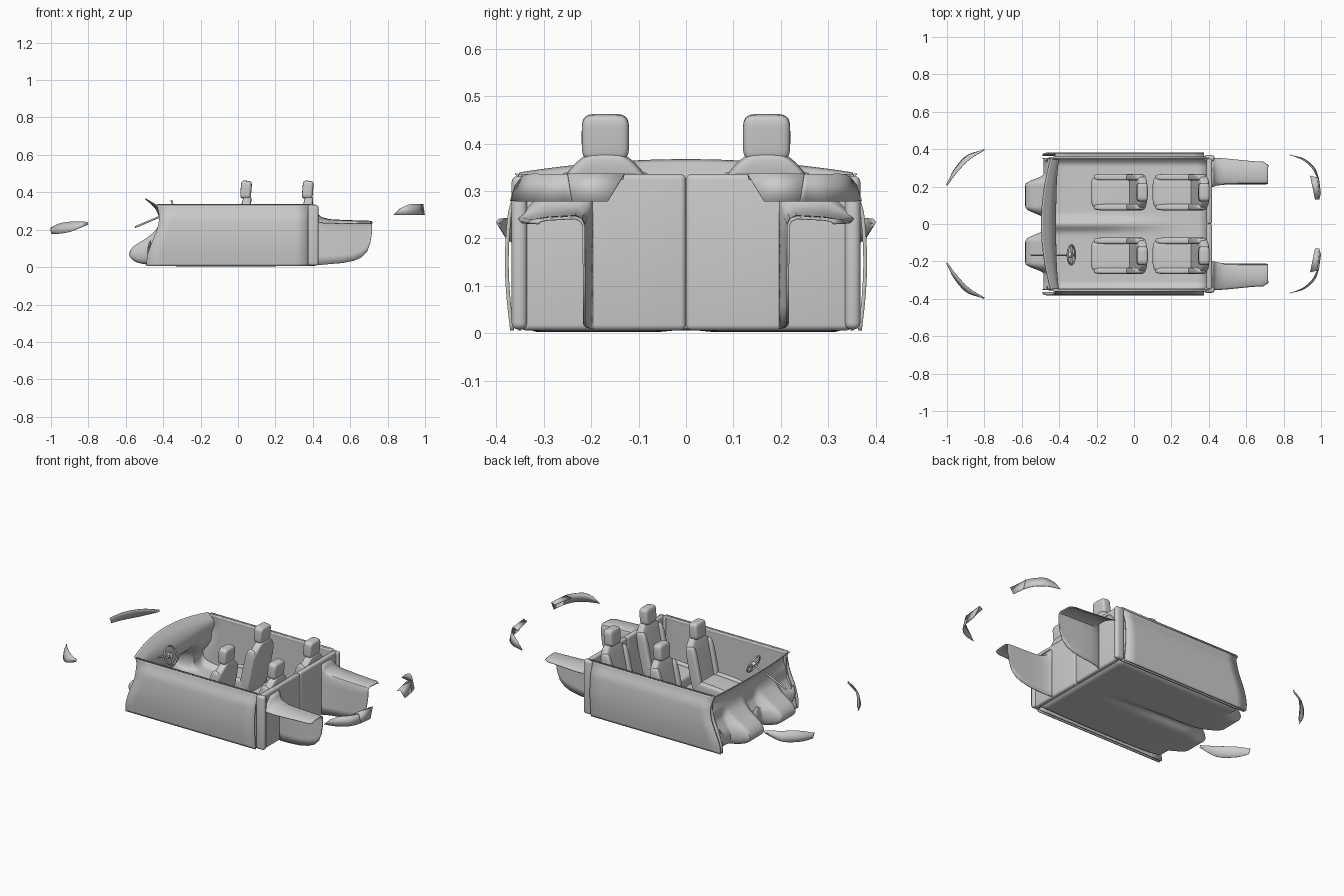
import bpy, bmesh, math
from mathutils import Vector

if "Cube" in bpy.data.objects:
    bpy.data.objects.remove(bpy.data.objects["Cube"])


def finish(name, bm, thick=0, offset=0, angle=40):
    bmesh.ops.recalc_face_normals(bm, faces=bm.faces)
    me = bpy.data.meshes.new(name)
    bm.to_mesh(me)
    bm.free()
    ob = bpy.data.objects.new(name, me)
    bpy.context.collection.objects.link(ob)
    if thick:
        m = ob.modifiers.new("Thickness", 'SOLIDIFY')
        m.thickness, m.offset = thick, offset
    bpy.ops.object.select_all(action='DESELECT')
    ob.select_set(True)
    bpy.context.view_layer.objects.active = ob
    bpy.ops.object.shade_smooth_by_angle(angle=math.radians(angle))
    return ob


def spline(pts, n=6):
    """Catmull-Rom curve through the points."""
    p = [Vector(q) for q in pts]
    p = [2 * p[0] - p[1]] + p + [2 * p[-1] - p[-2]]
    out = []
    for i in range(1, len(p) - 2):
        a, b, c, d = p[i - 1:i + 3]
        for k in range(n):
            t = k / n
            out.append(0.5 * (2 * b + (c - a) * t + (2 * a - 5 * b + 4 * c - d) * t * t
                              + (3 * b - a - 3 * c + d) * t ** 3))
    return out + [p[-2]]


def sheet(name, rows, thick=0.006, side=1, offset=0):
    """Skin a grid of points, optionally mirrored in y."""
    bm = bmesh.new()
    g = [[bm.verts.new((x, y * side, z)) for x, y, z in r] for r in rows]
    for a, b in zip(g, g[1:]):
        for i in range(len(a) - 1):
            bm.faces.new((a[i], a[i + 1], b[i + 1], b[i]))
    return finish(name, bm, thick, offset)


def pad(name, loc, half, tilt=0, e=0.35, taper=0):
    """Upholstered block: superellipsoid, narrowing towards the top."""
    bm = bmesh.new()
    bmesh.ops.create_uvsphere(bm, u_segments=40, v_segments=24, radius=1)
    sp = lambda v: math.copysign(abs(v) ** e, v) if abs(v) > 1e-6 else 0
    for v in bm.verts:
        c = math.hypot(v.co.x, v.co.y)
        u = (v.co.x / c, v.co.y / c) if c > 1e-6 else (0, 0)
        x, y, z = sp(c) * sp(u[0]), sp(c) * sp(u[1]), sp(v.co.z)
        y *= 1 - taper * max(0, (z - 0.55) / 0.45) ** 1.5
        v.co = (x * half[0], y * half[1], z * half[2])
    ob = finish(name, bm, angle=60)
    ob.location, ob.rotation_euler = loc, (0, tilt, 0)
    return ob


def block(name, lo, hi, bevel):
    bm = bmesh.new()
    bmesh.ops.create_cube(bm, size=1)
    for v in bm.verts:
        v.co = [(a + b) / 2 + c * (b - a) for a, b, c in zip(lo, hi, v.co)]
    bmesh.ops.bevel(bm, geom=bm.edges[:], offset=bevel, segments=4, profile=0.5, affect='EDGES')
    return finish(name, bm)


def rod(name, a, b, r):
    a, b = Vector(a), Vector(b)
    bm = bmesh.new()
    bmesh.ops.create_cone(bm, cap_ends=True, segments=16, radius1=r, radius2=r, depth=(b - a).length)
    ob = finish(name, bm)
    ob.location = (a + b) / 2
    ob.rotation_euler = (b - a).to_track_quat('Z', 'Y').to_euler()
    return ob


# floor and firewall: side profile swept across y, with two footwells
profile = spline([(0.39, 0.012), (0.1, 0.006), (-0.25, 0.006), (-0.42, 0.012), (-0.53, 0.025),
                  (-0.577, 0.06), (-0.56, 0.105), (-0.485, 0.155), (-0.432, 0.205),
                  (-0.42, 0.265), (-0.445, 0.32), (-0.495, 0.365)])
step = lambda a, b, v: (lambda t: t * t * (3 - 2 * t))(min(1, max(0, (v - a) / (b - a))))
rows = []
for k in range(73):
    y = -0.352 + 0.704 * k / 72
    a = abs(y)
    well = step(0.03, 0.09, a) * (1 - step(0.21, 0.265, a))
    row = []
    for x, z in profile:
        low = 1 - step(0.17, 0.24, z)
        if x < -0.40:
            x += (1 - well) * low * (-0.40 - x) * 0.55
        bow = step(0.22, 0.365, z) * (a / 0.352) ** 2
        x += 0.05 * bow
        tunnel = 0.03 * math.exp(-(y / 0.03) ** 2) * step(0.3, -0.3, x) if x < 0.3 else 0
        if z < 0.12:
            z += 0.03 * math.exp(-(y / 0.03) ** 2) * step(-0.3, 0.3, -x)
            z += 0.03 * max(0, (a - 0.31) / 0.042) ** 2
        row.append((x, y, z - 0.028 * bow))
    rows.append(row)
sheet("floor_and_firewall", rows, 0.006)

# steering column and wheel
hub = Vector((-0.335, -0.165, 0.305))
axis = Vector((0.92, 0, 0.39)).normalized()
rod("steering_column", hub - axis * 0.235, hub, 0.005)
rod("steering_hub", hub - axis * 0.012, hub + axis * 0.006, 0.016)
bpy.ops.mesh.primitive_torus_add(major_radius=0.052, minor_radius=0.005, major_segments=40,
                                 minor_segments=10, location=hub,
                                 rotation=axis.to_track_quat('Z', 'Y').to_euler())
bpy.context.object.name = "steering_wheel"
bpy.ops.object.shade_smooth()
up = Vector((-axis.z, 0, axis.x))
for d in (Vector((0, 1, 0)), Vector((0, -1, 0)), -up):
    rod("steering_spoke", hub, hub + d * 0.05, 0.005)

front_edge = spline([(-0.49, 0.006), (-0.485, 0.06), (-0.462, 0.13), (-0.432, 0.205),
                     (-0.422, 0.27), (-0.435, 0.335)], 4)

for s in (1, -1):
    # inner side wall and outer door skin
    sheet("inner_side_wall", [[(fx + (0.4 - fx) * i / 12, 0.35, z) for i in range(13)]
                              for fx, z in front_edge], 0.006, s)
    bulge = lambda z: 0.370 + 0.012 * math.sin(math.pi * min(1, z / 0.3)) - 0.018 * step(0.25, 0.34, z)
    sheet("door_skin", [[(fx + (0.375 - fx) * i / 12, bulge(z) - 0.004, z) for i in range(13)]
                        for fx, z in front_edge], 0.008, s)
    # trim joining the two skins along the top
    sheet("door_top_trim", [[(-0.43, 0.35, 0.333), (0.385, 0.35, 0.333)],
                            [(-0.43, 0.36, 0.336), (0.385, 0.36, 0.336)]], 0.004, s)
    # rear bulkhead halves and corner posts
    y0, y1 = sorted((0.0, 0.35 * s))
    block("rear_bulkhead", (0.388, y0, 0.006), (0.418, y1, 0.336), 0.012)
    y0, y1 = sorted((0.335 * s, 0.368 * s))
    block("corner_post", (0.375, y0, 0.008), (0.43, y1, 0.332), 0.014)

    # luggage side trim: top shelf and inner wall, open to the outside
    sections = [(0.415, 0.315, 0.198, 0.010), (0.425, 0.285, 0.202, 0.010),
                (0.445, 0.265, 0.208, 0.012), (0.49, 0.254, 0.213, 0.016),
                (0.56, 0.250, 0.215, 0.022), (0.62, 0.248, 0.215, 0.034),
                (0.66, 0.247, 0.215, 0.052), (0.69, 0.246, 0.215, 0.082),
                (0.708, 0.245, 0.215, 0.13), (0.717, 0.243, 0.216, 0.19)]
    rows = []
    for x, zt, yi, zb in sections:
        yo = 0.352 - 0.02 * step(0.42, 0.7, x) - 0.02 * step(0.695, 0.72, x)
        zo = 0.232 + (zt - 0.245) * 0.25
        rows.append([(x, yo, zo), (x, yo - 0.008, zo + 0.006), (x, 0.29, zt - 0.003),
                     (x, yi + 0.018, zt), (x, yi + 0.005, zt - 0.006), (x, yi, zt - 0.018)]
                    + [(x, yi, zt - 0.018 + (zb - zt + 0.018) * i / 5) for i in range(1, 6)])
    sheet("luggage_side_trim", rows, 0.005, s)

    # headlight lens
    top = spline([(-1, 0.205, 0.21), (-0.95, 0.272, 0.234), (-0.88, 0.345, 0.243), (-0.8, 0.394, 0.241)])
    bot = spline([(-0.995, 0.215, 0.178), (-0.965, 0.285, 0.178), (-0.895, 0.365, 0.19), (-0.8, 0.396, 0.228)])
    mid = [(a + b) / 2 + Vector((-0.004, 0.004, 0)) for a, b in zip(top, bot)]
    sheet("headlight", [top, mid, bot], 0.003, s)

    # tail lamp: curved outer lens, then inner lens with a top return
    top = spline([(0.865, 0.36, 0.312), (0.91, 0.338, 0.334), (0.955, 0.295, 0.336), (0.98, 0.25, 0.336)])
    bot = spline([(0.832, 0.37, 0.279), (0.91, 0.347, 0.278), (0.965, 0.30, 0.278), (0.988, 0.24, 0.278)])
    sheet("outer_tail_lamp", [top, bot], 0.003, s)
    sheet("inner_tail_lamp", [[(0.942, 0.258, 0.325), (0.968, 0.132, 0.325)],
                              [(0.977, 0.25, 0.336), (0.99, 0.13, 0.336)],
                              [(0.988, 0.24, 0.278), (0.998, 0.165, 0.278)]], 0.003, s)

    # four seats, two per side
    for label, x in (("front", 0.0), ("rear", 0.33)):
        y, t = 0.17 * s, math.radians(12)
        pad(label + "_seat_cushion", (x - 0.108, y, 0.09), (0.122, 0.092, 0.042), -0.06, 0.4)
        pad(label + "_seat_back", (x + 0.02, y, 0.222), (0.026, 0.094, 0.162), t, 0.4, 0.45)
        for b in (-1, 1):
            pad(label + "_cushion_bolster", (x - 0.1, y + b * 0.08, 0.096), (0.115, 0.018, 0.045), -0.06, 0.5)
            pad(label + "_back_bolster", (x + 0.006, y + b * 0.08, 0.205), (0.032, 0.018, 0.135), t, 0.5)
        pad(label + "_headrest", (x + 0.043, y, 0.413), (0.029, 0.05, 0.049), t * 0.4, 0.42)
